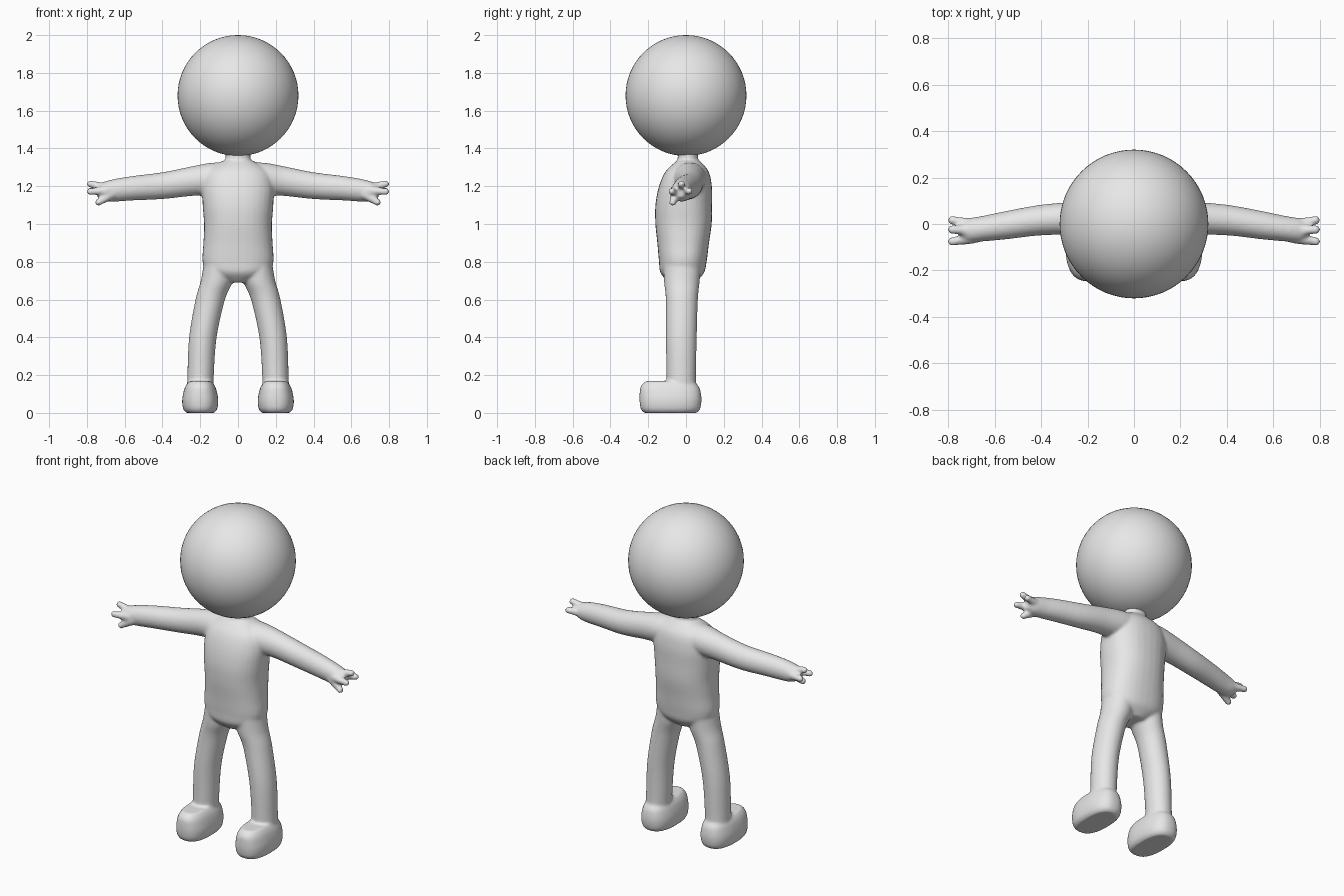
import bpy, bmesh, math
from mathutils import Vector

if "Cube" in bpy.data.objects:
    bpy.data.objects.remove(bpy.data.objects["Cube"])

grey = bpy.data.materials.new("light_grey")
grey.diffuse_color = (0.8, 0.8, 0.8, 1)
grey.use_nodes = True
grey.node_tree.nodes["Principled BSDF"].inputs["Base Color"].default_value = grey.diffuse_color


def catmull(a, b, c, d, t):
    return [0.5 * (2*q + (r-p)*t + (2*p-5*q+4*r-s)*t*t + (3*q-p-3*r+s)*t**3)
            for p, q, r, s in zip(a, b, c, d)]


def loft(bm, rings, axis, sign=1, power=2.0, sides=32, steps=5):
    """Skin through rings (x, y, z, radius_u, radius_v) standing across an axis."""
    dense = []
    for i in range(len(rings) - 1):
        near = [rings[max(0, min(len(rings) - 1, i + k))] for k in (-1, 0, 1, 2)]
        dense += [catmull(*near, s / steps) for s in range(steps)]
    dense.append(rings[-1])
    loops = []
    for x, y, z, ru, rv in dense:
        loop = []
        for k in range(sides):
            a = 2 * math.pi * k / sides
            c, s = math.cos(a), math.sin(a)
            u = ru * math.copysign(abs(c) ** (2 / power), c)
            v = rv * math.copysign(abs(s) ** (2 / power), s)
            p = (x + u, y + v, z) if axis == 'z' else (x, y + u, z + v)
            loop.append(bm.verts.new((sign * p[0], p[1], p[2])))
        loops.append(loop)
    faces = [bm.faces.new(loops[0]), bm.faces.new(loops[-1])]
    for l0, l1 in zip(loops, loops[1:]):
        for k in range(sides):
            n = (k + 1) % sides
            faces.append(bm.faces.new((l0[k], l0[n], l1[n], l1[k])))
    bmesh.ops.recalc_face_normals(bm, faces=faces)


def finger(bm, start, tip, r0, r1, sign):
    """Tapered finger with a round tip."""
    a, b = Vector(start), Vector(tip)
    a.x *= sign
    b.x *= sign
    d = b - a
    rot = d.to_track_quat('Z', 'Y').to_matrix().to_4x4()
    rot.translation = (a + b) / 2
    bmesh.ops.create_cone(bm, cap_ends=True, segments=16, radius1=r0, radius2=r1,
                          depth=d.length, matrix=rot)
    rot.translation = b
    bmesh.ops.create_uvsphere(bm, u_segments=16, v_segments=10, radius=r1 * 1.1, matrix=rot)


def add_object(name, bm):
    mesh = bpy.data.meshes.new(name)
    bm.to_mesh(mesh)
    bm.free()
    mesh.materials.append(grey)
    mesh.shade_smooth()
    ob = bpy.data.objects.new(name, mesh)
    bpy.context.collection.objects.link(ob)
    return ob


body = bmesh.new()

# torso and neck
loft(body, [(0, -.02, .69, .06, .07), (0, -.02, .74, .16, .115), (0, -.017, .8, .188, .126),
            (0, -.015, .9, .183, .137), (0, -.013, 1.0, .18, .149), (0, -.012, 1.1, .187, .15),
            (0, -.003, 1.2, .19, .14), (0, .006, 1.28, .165, .113),
            (0, .012, 1.335, .08, .06)], 'z', power=2.3)
loft(body, [(0, .01, 1.25, .066, .055), (0, .01, 1.42, .066, .053)], 'z')

for side in (-1, 1):
    # leg
    loft(body, [(.2, -.025, .1, .07, .08), (.198, -.025, .2, .07, .078),
                (.186, -.025, .4, .073, .082), (.147, -.022, .6, .078, .085),
                (.112, -.022, .7, .085, .095), (.1, -.02, .8, .08, .1)], 'z', side)
    # foot
    loft(body, [(.2, -.082, .0, .075, .14), (.2, -.082, .02, .09, .157),
                (.2, -.082, .06, .096, .164), (.2, -.083, .1, .091, .163),
                (.2, -.086, .14, .079, .154), (.2, -.09, .168, .06, .125)], 'z', side, power=2.5)
    # arm and palm
    loft(body, [(.05, .02, 1.245, .09, .083), (.15, .02, 1.238, .086, .085),
                (.25, .024, 1.226, .072, .078), (.4, .017, 1.203, .066, .071),
                (.55, -.005, 1.19, .061, .065), (.65, -.02, 1.179, .055, .06),
                (.71, -.027, 1.173, .052, .05), (.745, -.029, 1.175, .035, .032)], 'x', side)
    # three fingers and a thumb
    for y0, z0, y1, z1 in ((-.06, 1.175, -.075, 1.172), (-.03, 1.19, -.024, 1.212),
                           (-.002, 1.172, .016, 1.174)):
        finger(body, (.69, y0, z0), (.782, y1, z1), .026, .018, side)
    finger(body, (.67, -.05, 1.16), (.738, -.07, 1.115), .03, .018, side)

# fuse all limbs into one soft skin
skin = add_object("body", body)
fuse = skin.modifiers.new("fuse", 'REMESH')
fuse.mode = 'VOXEL'
fuse.voxel_size = 0.008
fuse.use_smooth_shade = True
soften = skin.modifiers.new("soften", 'SMOOTH')
soften.factor = 0.5
soften.iterations = 8

# head
ball = bmesh.new()
bmesh.ops.create_uvsphere(ball, u_segments=64, v_segments=32, radius=.32)
add_object("head", ball).location = (0, 0, 1.68)
